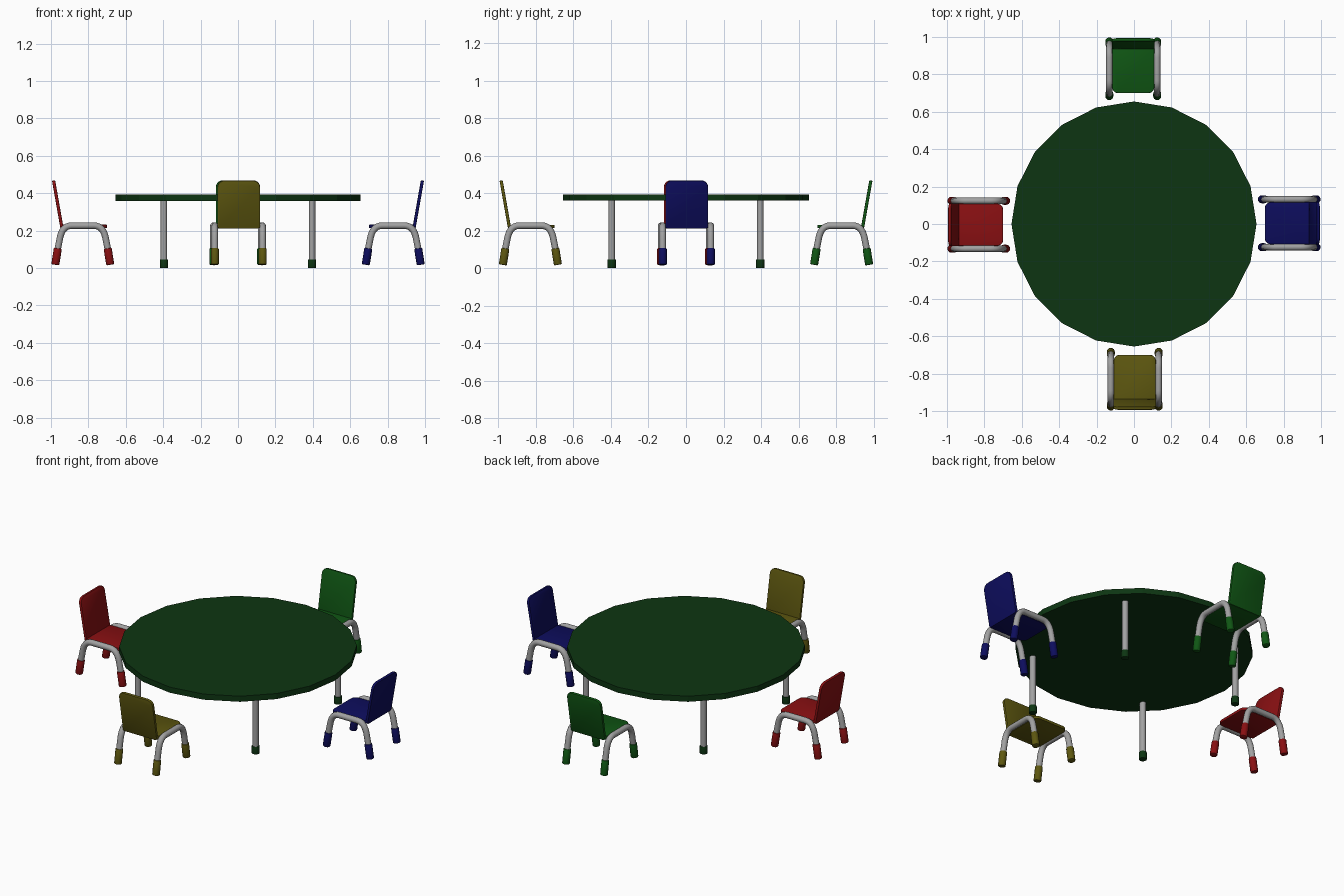
import bpy, bmesh, math
from mathutils import Matrix, Vector

if "Cube" in bpy.data.objects:
    bpy.data.objects.remove(bpy.data.objects["Cube"])


def material(name, rgb):
    m = bpy.data.materials.new(name)
    m.diffuse_color = (*rgb, 1)
    m.use_nodes = True
    m.node_tree.nodes["Principled BSDF"].inputs["Base Color"].default_value = m.diffuse_color
    return m


METAL = material("grey metal", (0.36, 0.36, 0.36))
TABLE = material("dark green", (0.004, 0.036, 0.006))
CHAIRS = [("blue", material("blue", (0.004, 0.004, 0.11))),
          ("green", material("green", (0.005, 0.095, 0.007))),
          ("red", material("red", (0.25, 0.005, 0.006))),
          ("yellow", material("yellow", (0.11, 0.095, 0.005)))]


def finish(name, bm, mat, matrix=Matrix(), smooth=True):
    bmesh.ops.recalc_face_normals(bm, faces=bm.faces)
    me = bpy.data.meshes.new(name)
    bm.to_mesh(me)
    bm.free()
    me.transform(matrix)
    me.materials.append(mat)
    ob = bpy.data.objects.new(name, me)
    bpy.context.collection.objects.link(ob)
    if smooth:
        bpy.ops.object.select_all(action='DESELECT')
        ob.select_set(True)
        bpy.context.view_layer.objects.active = ob
        bpy.ops.object.shade_smooth_by_angle(angle=math.radians(40))
    return ob


def rod(name, a, b, r, mat, matrix=Matrix(), bevel=0.0):
    """Cylinder from a to b with optionally rounded rims."""
    a, b = Vector(a), Vector(b)
    bm = bmesh.new()
    bmesh.ops.create_cone(bm, cap_ends=True, segments=16, radius1=r, radius2=r,
                          depth=(b - a).length)
    if bevel:
        rims = [e for e in bm.edges if abs(e.verts[0].co.z - e.verts[1].co.z) < 1e-5]
        bmesh.ops.bevel(bm, geom=rims, offset=bevel, segments=2, affect='EDGES', profile=0.5)
    turn = (b - a).to_track_quat('Z', 'Y').to_matrix().to_4x4()
    return finish(name, bm, mat, matrix @ Matrix.Translation((a + b) / 2) @ turn)


def plate(name, half, length, thick, r_near, r_far, mat, matrix):
    """Rounded panel: length along x from 0, width along y, thickness along z."""
    outline = []
    corners = [(0, -half, r_near, 180), (length, -half, r_far, 270),
               (length, half, r_far, 0), (0, half, r_near, 90)]
    for x, y, r, start in corners:
        cx = x + r if x == 0 else x - r
        cy = y + r if y < 0 else y - r
        for i in range(6):
            t = math.radians(start + 18 * i)
            outline.append((cx + r * math.cos(t), cy + r * math.sin(t), -thick / 2))
    bm = bmesh.new()
    face = bm.faces.new([bm.verts.new(p) for p in outline])
    ext = bmesh.ops.extrude_face_region(bm, geom=[face])
    bmesh.ops.translate(bm, vec=(0, 0, thick),
                        verts=[v for v in ext["geom"] if isinstance(v, bmesh.types.BMVert)])
    rims = [e for e in bm.edges if abs(e.verts[0].co.z - e.verts[1].co.z) < 1e-6]
    bmesh.ops.bevel(bm, geom=rims, offset=0.004, segments=2, affect='EDGES', profile=0.5)
    return finish(name, bm, mat, matrix)


def tube(name, path, r, mat, matrix, sides=12):
    """Round tube swept along a path lying in the xz plane."""
    pts = [Vector(p) for p in path]
    bm = bmesh.new()
    rings = []
    for i, p in enumerate(pts):
        d = (pts[min(i + 1, len(pts) - 1)] - pts[max(i - 1, 0)]).normalized()
        side = Vector((0, 1, 0))
        up = d.cross(side)
        rings.append([bm.verts.new(p + r * (math.cos(t) * side + math.sin(t) * up))
                      for t in (2 * math.pi * k / sides for k in range(sides))])
    for a, b in zip(rings, rings[1:]):
        for k in range(sides):
            n = (k + 1) % sides
            bm.faces.new((a[k], a[n], b[n], b[k]))
    bm.faces.new(rings[0])
    bm.faces.new(rings[-1])
    return finish(name, bm, mat, matrix)


# Table: faceted round top, four legs with coloured feet
bm = bmesh.new()
bmesh.ops.create_cone(bm, cap_ends=True, segments=20, radius1=0.655, radius2=0.655, depth=0.034)
finish("table_top", bm, TABLE, Matrix.Translation((0, 0, 0.376)), smooth=False)
for sx in (-1, 1):
    for sy in (-1, 1):
        x, y = 0.396 * sx, 0.396 * sy
        rod("table_leg", (x, y, 0.02), (x, y, 0.365), 0.0175, METAL)
        rod("table_foot", (x, y, 0), (x, y, 0.045), 0.022, TABLE, bevel=0.002)

# Half of the chair's arched leg, measured from the chair centre
half_arch = [(0.141, 0.06), (0.133, 0.105), (0.124, 0.15)]
p0, p1, p2 = Vector((0.124, 0.15)), Vector((0.112, 0.226)), Vector((0.06, 0.226))
for i in range(1, 9):
    t = i / 8
    half_arch.append(tuple((1 - t) ** 2 * p0 + 2 * t * (1 - t) * p1 + t * t * p2))

# Chairs: built facing the table along x, then turned around the centre
for n, (colour, mat) in enumerate(CHAIRS):
    place = Matrix.Rotation(n * math.pi / 2, 4, 'Z') @ Matrix.Translation((0.83, 0.004, 0))
    plate(colour + "_seat", 0.113, 0.245, 0.018, 0.032, 0.01, mat,
          place @ Matrix.Translation((-0.13, 0, 0.222)))
    lean = Matrix.Rotation(-math.atan2(0.255, 0.045), 4, 'Y')
    plate(colour + "_backrest", 0.114, 0.259, 0.017, 0.012, 0.036, mat,
          place @ Matrix.Translation((0.111, 0, 0.212)) @ lean)
    for sy in (-1, 1):
        y = 0.128 * sy
        path = [(x, y, z) for x, z in half_arch]
        path += [(-x, y, z) for x, z in reversed(half_arch)]
        tube(colour + "_chair_leg_arch", path, 0.0175, METAL, place)
        for sx in (-1, 1):
            rod(colour + "_chair_foot", (0.147 * sx, y, 0.017), (0.133 * sx, y, 0.105),
                0.0215, mat, place, bevel=0.005)
